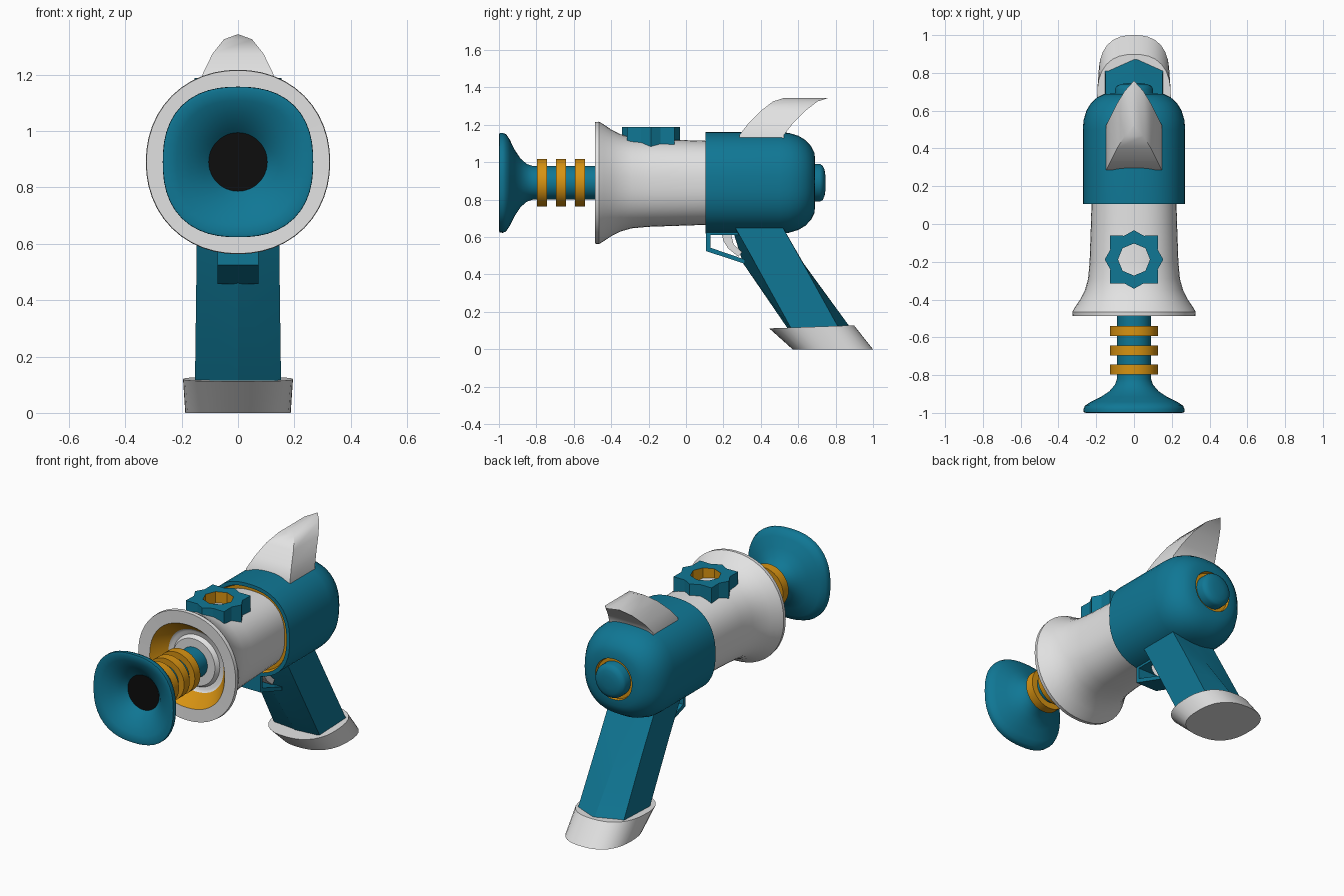
import bpy, bmesh, math

if "Cube" in bpy.data.objects:
    bpy.data.objects.remove(bpy.data.objects["Cube"])


def material(name, rgb):
    m = bpy.data.materials.new(name)
    m.diffuse_color = (*rgb, 1)
    m.use_nodes = True
    m.node_tree.nodes["Principled BSDF"].inputs["Base Color"].default_value = m.diffuse_color
    return m


TEAL = material("teal", (0.005, 0.185, 0.30))
WHITE = material("white", (0.76, 0.76, 0.76))
AMBER = material("amber", (0.68, 0.29, 0.006))
BLACK = material("black", (0.004, 0.004, 0.004))
AXIS_Z = 0.89


def loft(name, rings, mats, seg_mats=None, caps=(True, True), angle=30, closed=False):
    """Skin a list of equal-length point rings; seg_mats picks a material per band."""
    bm = bmesh.new()
    vs = [[bm.verts.new(p) for p in r] for r in rings]
    n = len(rings[0])
    bands = len(rings) if closed else len(rings) - 1
    for i in range(bands):
        a, b = vs[i], vs[(i + 1) % len(rings)]
        for j in range(n):
            k = (j + 1) % n
            f = bm.faces.new((a[j], a[k], b[k], b[j]))
            f.material_index = seg_mats[i] if seg_mats else 0
    if not closed:
        for use, ring, band in ((caps[0], vs[0], 0), (caps[1], vs[-1], -1)):
            if use:
                f = bm.faces.new(ring)
                f.material_index = seg_mats[band] if seg_mats else 0
    bmesh.ops.recalc_face_normals(bm, faces=bm.faces)
    me = bpy.data.meshes.new(name)
    bm.to_mesh(me)
    bm.free()
    for m in mats:
        me.materials.append(m)
    ob = bpy.data.objects.new(name, me)
    bpy.context.collection.objects.link(ob)
    bpy.ops.object.select_all(action='DESELECT')
    ob.select_set(True)
    bpy.context.view_layer.objects.active = ob
    bpy.ops.object.shade_smooth_by_angle(angle=math.radians(angle))
    return ob


def oval(rx, ry, n, seg):
    """Rounded-square outline (n = 2 is an ellipse)."""
    pts = []
    for i in range(seg):
        t = 2 * math.pi * i / seg
        c, s = math.cos(t), math.sin(t)
        k = (abs(c) ** n + abs(s) ** n) ** (-1 / n)
        pts.append((rx * c * k, ry * s * k))
    return pts


def lathe(name, profile, mats, seg_mats=None, n=2.4, seg=48, angle=35, **kw):
    """Profile of (y, radius[, n]) swept around the barrel axis."""
    rings = []
    for p in profile:
        y, r = p[:2]
        rings.append([(x, y, AXIS_Z + z) for x, z in oval(r, r, p[2] if len(p) > 2 else n, seg)])
    return loft(name, rings, mats, seg_mats, angle=angle, **kw)


def prism(name, poly, half, mat):
    """Side-view (y, z) polygon extruded across x."""
    return loft(name, [[(x, y, z) for y, z in poly] for x in (-half, half)], [mat])


# Flared muzzle with dark bore
lathe("muzzle", [(-0.78, 0.09, 2), (-0.82, 0.09, 2), (-0.85, 0.10, 2), (-0.885, 0.13, 2.1),
                 (-0.915, 0.175), (-0.942, 0.23), (-0.962, 0.26), (-0.98, 0.267), (-0.997, 0.266),
                 (-1.0, 0.255), (-0.99, 0.217), (-0.965, 0.175, 2.2), (-0.935, 0.135, 2),
                 (-0.90, 0.103, 2)], [TEAL], caps=(True, False), angle=60)
lathe("bore", [(-0.902, 0.104), (-0.895, 0.104)], [BLACK], n=2)

# Barrel and rings
lathe("barrel", [(-0.82, 0.09), (-0.30, 0.09)], [TEAL], n=2)
for i in range(3):
    y = -0.797 + 0.102 * i
    lathe(f"barrel_ring_{i + 1}", [(y, 0.127), (y + 0.053, 0.127)], [AMBER], n=2)

# Bell-shaped front housing with amber mouth
lathe("bell_housing", [(-0.39, 0.17, 2.2), (-0.40, 0.185, 2.2), (-0.485, 0.25, 2.2),
                       (-0.487, 0.325, 2.1), (-0.465, 0.327, 2.1), (-0.44, 0.312, 2.1),
                       (-0.40, 0.285, 2.2), (-0.35, 0.26, 2.3), (-0.29, 0.243), (-0.2, 0.235),
                       (0.0, 0.228), (0.14, 0.224)],
      [WHITE, AMBER], [0, 1] + [0] * 9)
lathe("bell_mouth_collar", [(-0.395, 0.155), (-0.42, 0.14), (-0.42, 0.08)], [WHITE], n=2)

# Rear body with amber recesses at both ends
lathe("rear_body", [(0.125, 0.20), (0.125, 0.243), (0.105, 0.25), (0.105, 0.271), (0.50, 0.271),
                    (0.55, 0.267), (0.60, 0.252), (0.64, 0.228), (0.67, 0.195), (0.687, 0.16),
                    (0.69, 0.122, 2.1), (0.672, 0.12, 2), (0.672, 0.05, 2)],
      [TEAL, AMBER], [1, 1, 0, 0, 0, 0, 0, 0, 0, 0, 1, 1])
lathe("rear_button", [(0.66, 0.101), (0.715, 0.101), (0.73, 0.093), (0.741, 0.07), (0.746, 0.035),
                      (0.747, 0.005)], [TEAL], n=2, angle=50)

# Star-shaped dial on top, open in the middle
outer, inner = [], []
for i in range(16):
    t = 2 * math.pi * i / 16
    r = {0: 0.155, 2: 0.18}.get(i % 4, 0.136)
    q = 0.085 if i % 2 == 0 else 0.085 * math.cos(math.pi / 8)
    outer.append((r * math.cos(t), -0.188 + r * math.sin(t)))
    inner.append((q * math.cos(t), -0.188 + q * math.sin(t)))
loft("top_dial", [[(x, y, z) for x, y in o] for o, z in
                  ((outer, 1.04), (outer, 1.188), (inner, 1.188), (inner, 1.04))],
     [TEAL, AMBER], [0, 0, 1, 0], closed=True, angle=15)

# Swept-back sight fin
fin = []
for y, z, x in ((0.285, 1.08, 0.148), (0.285, 1.145, 0.147), (0.335, 1.21, 0.122), (0.40, 1.275, 0.09),
                (0.465, 1.325, 0.05), (0.52, 1.343, 0.001)):
    fin.append([(-x, y, z), (x, y, z), (x, y + 0.238, z), (-x, y + 0.238, z)])
loft("sight_fin", fin, [WHITE], angle=40)

# Grip: six-sided section, ridged front and back
grip = []
for z, ridge_f, front, back, ridge_b in ((0.70, 0.23, 0.235, 0.49, 0.48), (0.46, 0.305, 0.37, 0.625, 0.628),
                                         (0.08, 0.565, 0.58, 0.835, 0.905)):
    w = 0.148 if z > 0.3 else 0.153
    grip.append([(0, ridge_f, z), (w, front, z), (w, back, z),
                 (0, ridge_b, z), (-w, back, z), (-w, front, z)])
loft("grip", grip, [TEAL], angle=15)

# Slanted foot of the grip
foot = []
for z, rx, y0, y1 in ((0.0, 0.187, 0.57, 1.0), (0.12, 0.195, 0.445, 0.898)):
    foot.append([(x, (y0 + y1) / 2 + y, z + (0.008 * y / 0.22 if z else 0))
                 for x, y in oval(rx, (y1 - y0) / 2, 2.5, 32)])
loft("grip_foot", foot, [WHITE], angle=35)

# Trigger guard and trigger
prism("guard_front", [(0.108, 0.65), (0.108, 0.525), (0.13, 0.53), (0.13, 0.65)], 0.073, TEAL)
prism("guard_bottom", [(0.108, 0.525), (0.315, 0.457), (0.315, 0.48), (0.125, 0.545)], 0.073, TEAL)
prism("guard_top", [(0.108, 0.65), (0.108, 0.61), (0.28, 0.61), (0.28, 0.65)], 0.073, TEAL)
prism("trigger", [(0.19, 0.62), (0.20, 0.58), (0.225, 0.54), (0.28, 0.495), (0.30, 0.52),
                  (0.255, 0.56), (0.24, 0.62)], 0.035, WHITE)
